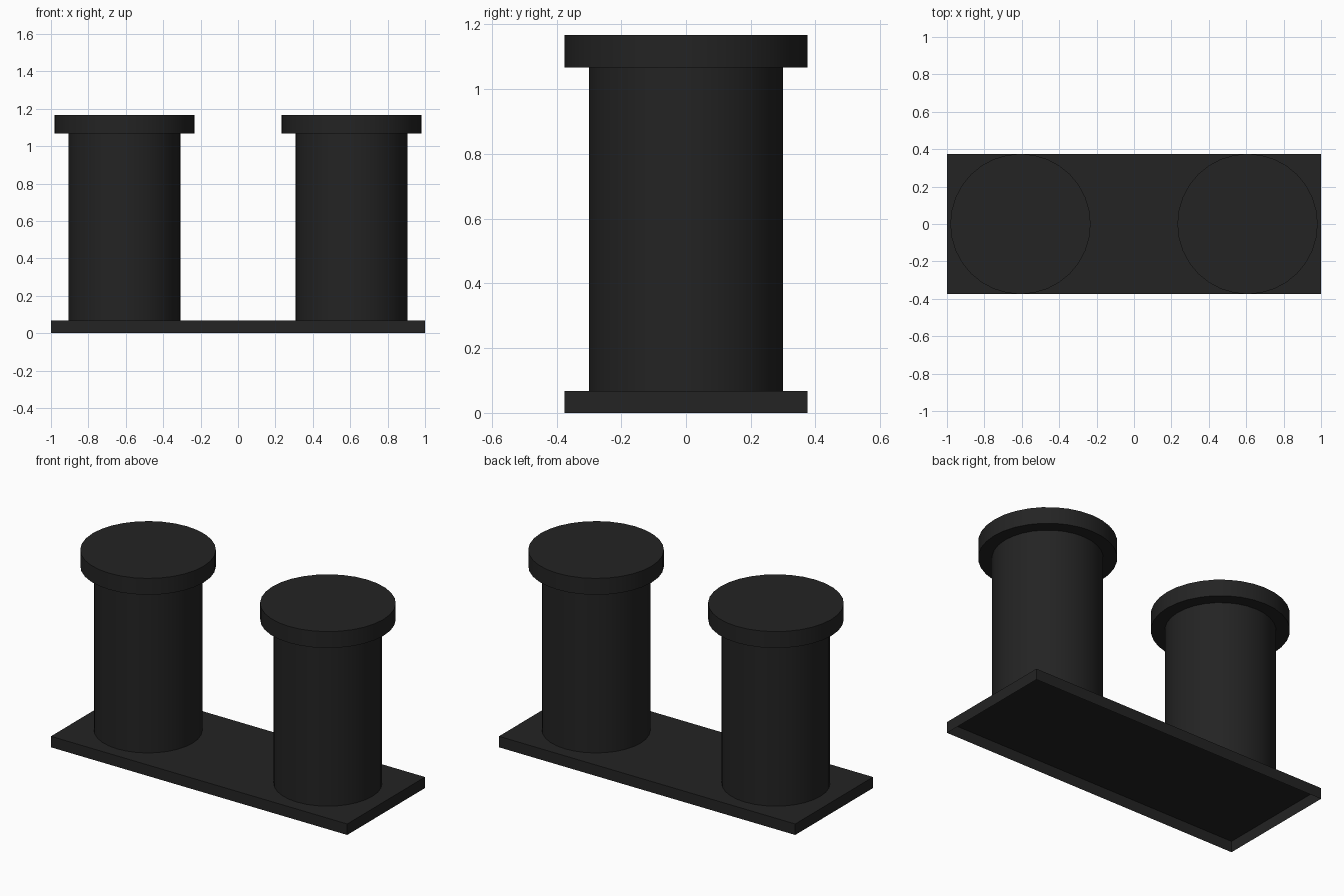
import bpy, bmesh
from mathutils import Matrix

if "Cube" in bpy.data.objects:
    bpy.data.objects.remove(bpy.data.objects["Cube"])

BASE_H, SHAFT_TOP, TOP = 0.067, 1.067, 1.167

black = bpy.data.materials.new("black_paint")
black.diffuse_color = (0.017, 0.017, 0.017, 1)
black.use_nodes = True
black.node_tree.nodes["Principled BSDF"].inputs["Base Color"].default_value = black.diffuse_color


def finish(name, bm, smooth=False):
    mesh = bpy.data.meshes.new(name)
    bm.to_mesh(mesh)
    bm.free()
    mesh.materials.append(black)
    obj = bpy.data.objects.new(name, mesh)
    bpy.context.collection.objects.link(obj)
    if smooth:
        bpy.ops.object.select_all(action='DESELECT')
        obj.select_set(True)
        bpy.context.view_layer.objects.active = obj
        bpy.ops.object.shade_smooth_by_angle(angle=0.6)
    return obj


def cylinder(name, x, radius, z0, z1):
    bm = bmesh.new()
    bmesh.ops.create_cone(bm, cap_ends=True, segments=32, radius1=radius,
                          radius2=radius, depth=z1 - z0,
                          matrix=Matrix.Translation((x, 0, (z0 + z1) / 2)))
    return finish(name, bm, smooth=True)


# Base plate: thin shell, open underneath
bm = bmesh.new()
bmesh.ops.create_cube(bm, size=1, matrix=Matrix.Translation((0, 0, BASE_H / 2))
                      @ Matrix.Diagonal((2, 0.75, BASE_H, 1)))
underside = [f for f in bm.faces if f.normal.z < -0.5]
bmesh.ops.delete(bm, geom=underside, context='FACES_ONLY')
finish("base_plate", bm)

# Two posts, each a shaft with a wider flat cap
for side, x in (("left", -0.607), ("right", 0.607)):
    cylinder(side + "_shaft", x, 0.3, BASE_H, SHAFT_TOP)
    cylinder(side + "_cap", x, 0.375, SHAFT_TOP, TOP)
